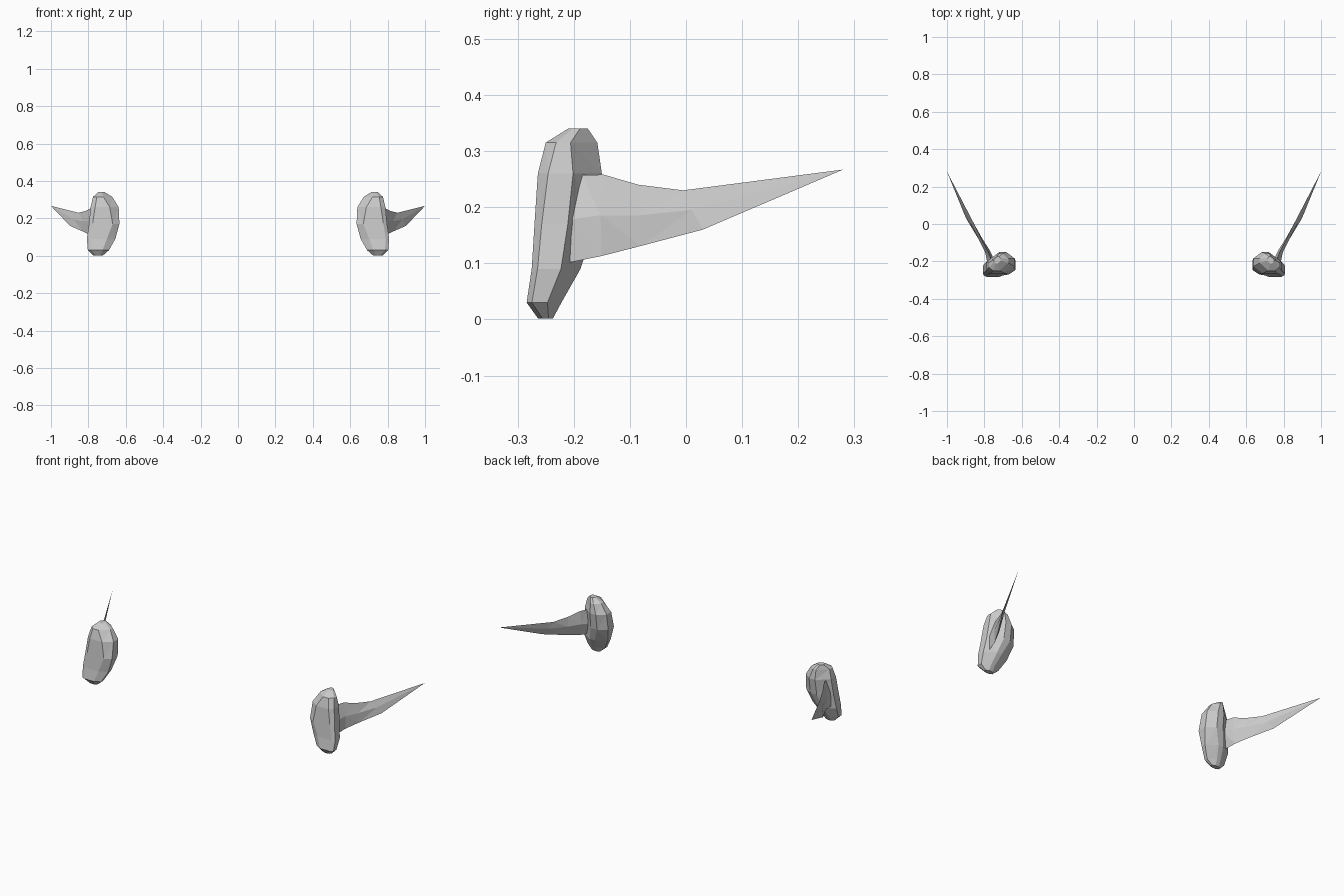
import bpy, bmesh
from mathutils import Vector

if "Cube" in bpy.data.objects:
    bpy.data.objects.remove(bpy.data.objects["Cube"])


def loft(name, rings, tip=None):
    """Bridge equal-length rings, cap the ends, mirror across x."""
    bm = bmesh.new()
    loops = [[bm.verts.new(p) for p in ring] for ring in rings]
    n = len(loops[0])
    for a, b in zip(loops, loops[1:]):
        for i in range(n):
            j = (i + 1) % n
            bm.faces.new((a[i], a[j], b[j], b[i]))
    bm.faces.new(loops[0])
    if tip:
        t = bm.verts.new(tip)
        for i in range(n):
            bm.faces.new((loops[-1][i], loops[-1][(i + 1) % n], t))
    else:
        bm.faces.new(loops[-1])
    bmesh.ops.triangulate(bm, faces=bm.faces)
    bmesh.ops.recalc_face_normals(bm, faces=bm.faces)
    me = bpy.data.meshes.new(name)
    bm.to_mesh(me)
    bm.free()
    ob = bpy.data.objects.new(name, me)
    bpy.context.collection.objects.link(ob)
    m = ob.modifiers.new("Mirror", "MIRROR")
    m.use_mirror_merge = False
    return ob


def chamfered(z, x0, x1, y0, y1, fo, bo, bi, fi):
    """Rectangle with each corner cut: front outer, back outer, back inner, front inner."""
    w, d = x1 - x0, y1 - y0
    return [(x1 - fo * w, y0, z), (x1, y0 + fo * d, z),
            (x1, y1 - bo * d, z), (x1 - bo * w, y1, z),
            (x0 + bi * w, y1, z), (x0, y1 - bi * d, z),
            (x0, y0 + fi * d, z), (x0 + fi * w, y0, z)]


# Guard body: faceted pod, levels from bottom to top
loft("guard_body", [chamfered(*v) for v in [
    (0.002, 0.722, 0.775, -0.264, -0.237, .3, .3, .3, .3),
    (0.030, 0.690, 0.803, -0.284, -0.222, .15, .4, .4, .3),
    (0.090, 0.656, 0.808, -0.275, -0.188, .12, .4, .4, .3),
    (0.170, 0.634, 0.797, -0.270, -0.162, .12, .45, .3, .22),
    (0.260, 0.638, 0.788, -0.264, -0.150, .16, .45, .3, .32),
    (0.315, 0.672, 0.775, -0.250, -0.158, .20, .52, .3, .46),
    (0.340, 0.712, 0.748, -0.210, -0.175, .25, .4, .3, .4),
]])

# Swept blade: thin sections from top edge, bottom edge and half thickness
side = Vector((0.91, -0.42, 0))
sections = [
    ((0.765, -0.185, 0.257), (0.780, -0.215, 0.100), 0.026),
    ((0.780, -0.147, 0.258), (0.795, -0.150, 0.113), 0.018),
    ((0.813, -0.085, 0.240), (0.832, -0.080, 0.131), 0.012),
    ((0.852, -0.005, 0.230), (0.898, 0.030, 0.160), 0.008),
]
rings = []
for top, bottom, t in sections:
    top, bottom = Vector(top), Vector(bottom)
    mid = (top + bottom) / 2
    rings.append([top, mid + side * t * 0.5, bottom, mid - side * t])
loft("blade", rings, tip=(1.0, 0.28, 0.267))
